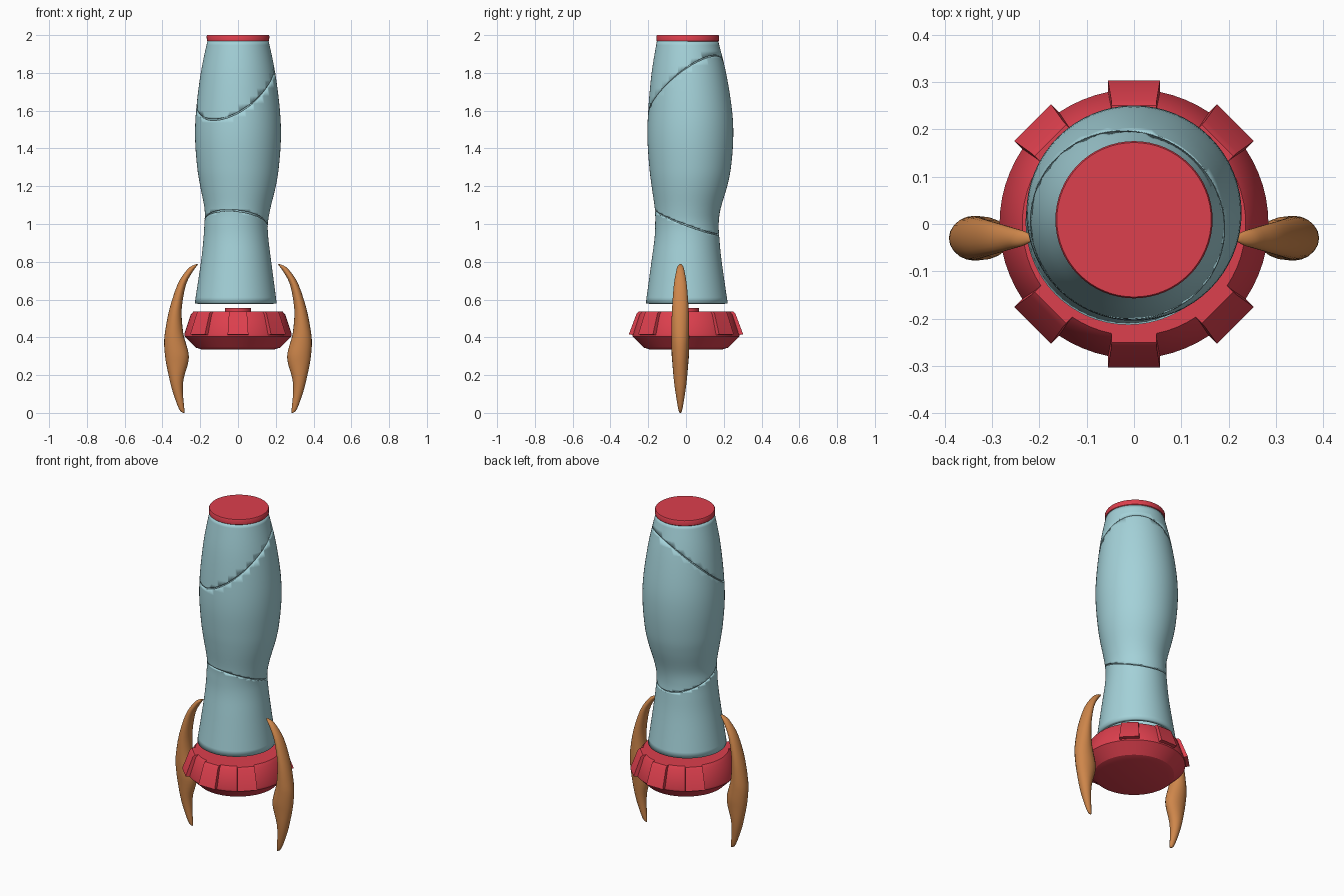
import bpy, bmesh, math
from mathutils import Vector, Matrix

cube = bpy.data.objects.get("Cube")
if cube:
    bpy.data.objects.remove(cube, do_unlink=True)


def material(name, rgb):
    m = bpy.data.materials.new(name)
    m.use_nodes = True
    m.diffuse_color = (*rgb, 1)
    m.node_tree.nodes["Principled BSDF"].inputs["Base Color"].default_value = (*rgb, 1)
    return m


BLUE = material("pale blue", (0.37, 0.64, 0.69))
RED = material("red", (0.72, 0.05, 0.075))
ORANGE = material("orange", (0.62, 0.24, 0.07))


def finish(bm, name, mat, angle=35):
    bmesh.ops.recalc_face_normals(bm, faces=bm.faces)
    mesh = bpy.data.meshes.new(name)
    bm.to_mesh(mesh)
    bm.free()
    mesh.materials.append(mat)
    ob = bpy.data.objects.new(name, mesh)
    bpy.context.collection.objects.link(ob)
    bpy.ops.object.select_all(action='DESELECT')
    ob.select_set(True)
    bpy.context.view_layer.objects.active = ob
    bpy.ops.object.shade_smooth_by_angle(angle=math.radians(angle))
    return ob


def loft(rings, sides, caps=True):
    """Skin elliptical rings given as (z, centre x, centre y, radius x, radius y)."""
    bm = bmesh.new()
    loops = []
    for z, cx, cy, rx, ry in rings:
        angles = [math.tau * i / sides for i in range(sides)]
        loops.append([bm.verts.new((cx + rx * math.cos(a), cy + ry * math.sin(a), z))
                      for a in angles])
    for low, high in zip(loops, loops[1:]):
        for i in range(sides):
            j = (i + 1) % sides
            bm.faces.new((low[i], low[j], high[j], high[i]))
    if caps:
        bm.faces.new(loops[0][::-1])
        bm.faces.new(loops[-1])
    return bm


def smooth_rows(rows, steps):
    """Catmull-Rom interpolation between rows of numbers."""
    pts = [Vector(r) for r in rows]
    out = []
    for i in range(len(pts) - 1):
        p0, p1, p2 = pts[max(i - 1, 0)], pts[i], pts[i + 1]
        p3 = pts[min(i + 2, len(pts) - 1)]
        for k in range(steps):
            t = k / steps
            out.append(0.5 * (2 * p1 + (p2 - p0) * t + (2 * p0 - 5 * p1 + 4 * p2 - p3) * t ** 2
                              + (3 * p1 - p0 - 3 * p2 + p3) * t ** 3))
    return out + [pts[-1]]


# Body outline: height, centre x, centre y, radius
BODY = [
    (0.58, -0.012, 0.004, 0.217), (0.80, -0.010, 0.003, 0.186),
    (0.92, -0.011, 0.005, 0.172), (1.00, -0.010, 0.005, 0.168),
    (1.08, -0.003, 0.009, 0.174), (1.20, 0, 0.018, 0.200),
    (1.30, 0, 0.022, 0.216), (1.45, 0, 0.023, 0.227),
    (1.60, 0, 0.022, 0.222), (1.80, 0, 0.015, 0.197),
    (1.97, 0, 0.008, 0.162),
]


def body_tube(inset):
    rows = smooth_rows(BODY, 5)
    return loft([(z, x, y, r - inset, r - inset) for z, x, y, r in rows], 64, caps=False)


def trim(bm, seam, keep_above):
    """Cut away one side of the slanted plane z = c + a x + b y."""
    c, a, b = seam
    gap = 0.004 if keep_above else -0.004
    bmesh.ops.bisect_plane(
        bm, geom=bm.verts[:] + bm.edges[:] + bm.faces[:],
        plane_co=(0, 0, c + gap), plane_no=(-a, -b, 1),
        clear_inner=keep_above, clear_outer=not keep_above)


# Three shells split by slanted seams, over an inner core
LOWER_SEAM, UPPER_SEAM = (1.01, -0.10, -0.36), (1.73, 0.50, 0.70)
for name, above, below in (("lower_body", None, LOWER_SEAM),
                           ("middle_body", LOWER_SEAM, UPPER_SEAM),
                           ("upper_body", UPPER_SEAM, None)):
    tube = body_tube(0)
    if above:
        trim(tube, above, True)
    if below:
        trim(tube, below, False)
    shell = finish(tube, name, BLUE)
    wall = shell.modifiers.new("wall", 'SOLIDIFY')
    wall.thickness = 0.02
    wall.offset = -1
finish(body_tube(0.01), "body_core", BLUE)

# Flat cap on top
cap = [(1.965, 0.160), (1.970, 0.165), (1.995, 0.166), (2.0, 0.163)]
finish(loft([(z, 0, 0.009, r, r) for z, r in cap], 64), "top_cap", RED)

# Base ring and its hub
base = [(0.335, 0.19), (0.345, 0.222), (0.405, 0.283), (0.418, 0.284),
        (0.52, 0.25), (0.537, 0.236)]
finish(loft([(z, 0, 0, r, r) for z, r in base], 64), "base_ring", RED, 25)
finish(loft([(z, 0, 0, 0.07, 0.07) for z in (0.53, 0.555)], 32), "base_hub", RED)


# Raised teeth around the base, leaving the fin sides clear
def tooth(degrees):
    bm = bmesh.new()
    section = [(0.23, 0.408, 0.055), (0.303, 0.415, 0.055),
               (0.262, 0.525, 0.048), (0.250, 0.537, 0.047), (0.20, 0.537, 0.047)]
    sides = [[bm.verts.new((r, s * w, z)) for r, z, w in section] for s in (-1, 1)]
    bm.faces.new(sides[0])
    bm.faces.new(sides[1][::-1])
    for i in range(len(section)):
        j = (i + 1) % len(section)
        bm.faces.new((sides[0][i], sides[1][i], sides[1][j], sides[0][j]))
    bm.transform(Matrix.Rotation(math.radians(degrees), 4, 'Z'))
    return bm


for n, deg in enumerate((45, 90, 135, 225, 270, 315), 1):
    finish(tooth(deg), f"base_tooth_{n}", RED, 25)

# Curved fins: height, inner x, outer x, half thickness
FIN = [
    (0.0, 0.284, 0.290, 0.003), (0.02, 0.284, 0.312, 0.011),
    (0.11, 0.292, 0.345, 0.026), (0.18, 0.288, 0.363, 0.035),
    (0.26, 0.265, 0.380, 0.042), (0.31, 0.261, 0.387, 0.046),
    (0.37, 0.276, 0.391, 0.047), (0.43, 0.291, 0.386, 0.047),
    (0.55, 0.298, 0.363, 0.044), (0.68, 0.275, 0.320, 0.034),
    (0.75, 0.238, 0.276, 0.022), (0.775, 0.220, 0.250, 0.015),
    (0.787, 0.212, 0.222, 0.005),
]
for name, side in (("left_fin", 1), ("right_fin", -1)):
    rings = [(z, side * (a + b) / 2, -0.03, (b - a) / 2, t)
             for z, a, b, t in smooth_rows(FIN, 3)]
    finish(loft(rings, 20), name, ORANGE, 60)
